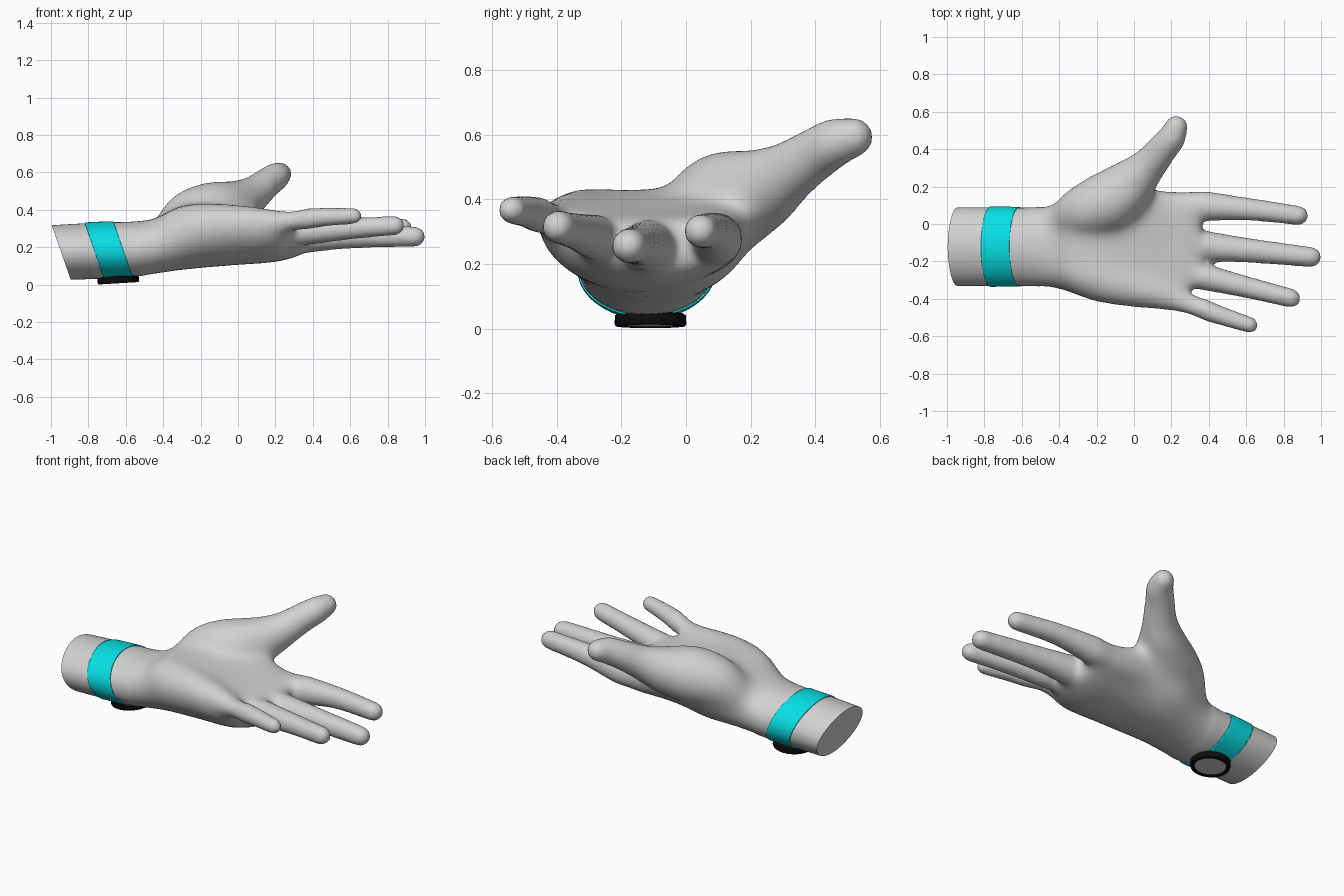
import bpy, bmesh, math
from mathutils import Vector

if "Cube" in bpy.data.objects:
    bpy.data.objects.remove(bpy.data.objects["Cube"])

def material(name, rgb):
    m = bpy.data.materials.new(name)
    m.diffuse_color = (*rgb, 1)
    m.use_nodes = True
    m.node_tree.nodes["Principled BSDF"].inputs["Base Color"].default_value = m.diffuse_color
    return m

SKIN = material("light grey", (0.64, 0.64, 0.64))
BAND = material("cyan", (0.002, 0.74, 0.78))
BLACK = material("black", (0.004, 0.004, 0.004))

def spline(pts, n=6):
    """Catmull-Rom interpolation of tuples of any length."""
    out = []
    for i in range(len(pts) - 1):
        a, b, c, d = (pts[max(0, min(len(pts) - 1, i + k))] for k in (-1, 0, 1, 2))
        for j in range(n):
            t = j / n
            out.append(tuple(0.5 * (2*q + (r-p)*t + (2*p-5*q+4*r-s)*t*t + (3*q-p-3*r+s)*t**3)
                             for p, q, r, s in zip(a, b, c, d)))
    return out + [pts[-1]]

def loft(bm, rings):
    """Skin a list of equal rings and cap both ends."""
    vs = [[bm.verts.new(p) for p in r] for r in rings]
    n = len(vs[0])
    faces = [bm.faces.new((a[i], a[(i+1) % n], b[(i+1) % n], b[i]))
             for a, b in zip(vs, vs[1:]) for i in range(n)]
    faces += [bm.faces.new(vs[0][::-1]), bm.faces.new(vs[-1])]
    bmesh.ops.recalc_face_normals(bm, faces=faces)

def circle(c, u, v, r, n=20):
    return [c + (u*math.cos(t) + v*math.sin(t)) * r
            for t in (2*math.pi*i/n for i in range(n))]

def finger(bm, pts):
    """Tapered tube along (x, y, z, radius) points with a round tip."""
    path = spline(pts)
    rings = []
    for i, p in enumerate(path):
        d = (Vector(path[min(i+1, len(path)-1)][:3]) - Vector(path[max(i-1, 0)][:3])).normalized()
        u = d.cross(Vector((0, 0, 1))).normalized()
        v = u.cross(d)
        rings.append(circle(Vector(p[:3]), u, v, p[3] + 0.006))
    for k in range(1, 6):
        a = k * math.pi / 11
        r = path[-1][3] + 0.006
        rings.append(circle(Vector(path[-1][:3]) + d*r*math.sin(a), u, v, r*math.cos(a)))
    loft(bm, rings)

def make(name, bm, mat, angle=40):
    me = bpy.data.meshes.new(name)
    bm.to_mesh(me)
    bm.free()
    me.materials.append(mat)
    ob = bpy.data.objects.new(name, me)
    bpy.context.collection.objects.link(ob)
    bpy.ops.object.select_all(action='DESELECT')
    ob.select_set(True)
    bpy.context.view_layer.objects.active = ob
    bpy.ops.object.shade_smooth_by_angle(angle=math.radians(angle))
    return ob

def slice_off(bm, x, direction, fill=False):
    """Cut along a plane slanted like the wrist end; x is its position at z = 0.18."""
    cut = bmesh.ops.bisect_plane(bm, geom=bm.verts[:] + bm.edges[:] + bm.faces[:],
                                 plane_co=(x, 0, 0.18), plane_no=Vector((1, 0, 0.35)) * direction,
                                 clear_outer=True)
    if fill:
        edges = [e for e in cut['geom_cut'] if isinstance(e, bmesh.types.BMEdge)]
        bmesh.ops.triangle_fill(bm, edges=edges, use_beauty=True)

# Forearm and palm sections: x, y min, y max, z bottom, z top, cupping, roundness power
bm = bmesh.new()
sections = [(-1.2, -.333, .09, .02, .305, 0, 1.08), (-1.0, -.333, .09, .023, .318, 0, 1.08),
            (-.75, -.333, .09, .03, .332, 0, 1.04),
            (-.55, -.333, .09, .042, .338, 0, .98), (-.43, -.345, .105, .058, .358, .01, .92),
            (-.33, -.375, .155, .073, .415, .03, .88),
            (-.2, -.42, .21, .087, .432, .05, .88), (0, -.448, .19, .103, .405, .07, .88),
            (.2, -.448, .18, .118, .365, .06, .88), (.31, -.34, .165, .145, .35, .03, .88),
            (.36, -.30, .145, .185, .325, .02, .88)]
rings = []
for x, y0, y1, zb, zt, cup, power in spline(sections):
    ring = []
    for i in range(40):
        t = 2 * math.pi * i / 40
        c, s = (math.copysign(abs(f)**power, f) for f in (math.cos(t), math.sin(t)))
        ring.append(((x, (y0+y1)/2 + (y1-y0)/2*c, (zb+zt)/2 + (zt-zb)/2*s + cup*c*c)))
    rings.append(ring)
loft(bm, rings)

# Index, middle, ring, little finger with palm edge, thumb with its mound
for pts in (
    [(.02, .07, .26, .08), (.3, .095, .272, .08), (.6, .08, .30, .056), (.88, .045, .302, .047)],
    [(.0, -.1, .24, .10), (.2, -.11, .24, .10), (.36, -.118, .253, .08),
     (.6, -.14, .259, .061), (.947, -.177, .256, .049)],
    [(.0, -.22, .26, .09), (.33, -.275, .28, .068), (.6, -.337, .30, .053), (.84, -.397, .315, .046)],
    [(-.42, -.20, .20, .09), (-.3, -.24, .295, .118), (-.12, -.31, .317, .115), (.08, -.36, .325, .093),
     (.25, -.412, .337, .06), (.45, -.485, .36, .046), (.62, -.54, .367, .038)],
    [(-.40, .01, .24, .09), (-.27, .07, .355, .14), (-.13, .125, .39, .16), (0, .23, .435, .125),
     (.085, .32, .487, .09), (.15, .40, .54, .076), (.20, .46, .575, .07), (.225, .517, .592, .057)],
):
    finger(bm, pts)

# Fuse everything into one smooth skin
hand = make("hand", bm, SKIN)
rm = hand.modifiers.new("fuse", 'REMESH')
rm.mode = 'VOXEL'
rm.voxel_size = 0.014
sm = hand.modifiers.new("soften", 'SMOOTH')
sm.factor = 0.5
sm.iterations = 12
fused = bpy.data.meshes.new_from_object(hand.evaluated_get(bpy.context.evaluated_depsgraph_get()))
bpy.data.objects.remove(hand)

# Extra softening of the palm, where the tubes blend together
bm = bmesh.new()
bm.from_mesh(fused)
for k in range(45):
    palm = [v for v in bm.verts if -.5 < v.co.x < .38 - .002*k and v.co.y < .30 - .002*k]
    bmesh.ops.smooth_vert(bm, verts=palm, factor=0.5,
                          use_axis_x=True, use_axis_y=True, use_axis_z=True)
bm.to_mesh(fused)

# Hand with slanted flat wrist end
slice_off(bm, -.948, -1, fill=True)
make("hand", bm, SKIN)

# Watch strap following the wrist surface
bm = bmesh.new()
bm.from_mesh(fused)
slice_off(bm, -.767, -1)
slice_off(bm, -.612, 1)
strap = make("watch_strap", bm, BAND)
so = strap.modifiers.new("thickness", 'SOLIDIFY')
so.thickness = 0.005
so.offset = 1

# Watch case under the wrist, with a recessed face
X, Y = Vector((1, 0, 0)), Vector((0, 1, 0))
case = [(.100, .020), (.110, .014), (.111, -.012), (.108, -.019), (.090, -.020), (.086, -.012)]
bm = bmesh.new()
loft(bm, [circle(Vector((0, 0, z)), X, Y, r, 40) for r, z in case])
watch = make("watch_case", bm, BLACK)
bm = bmesh.new()
loft(bm, [circle(Vector((0, 0, z)), X, Y, .087, 40) for z in (-.010, -.015)])
face = make("watch_face", bm, SKIN)
for ob in (watch, face):
    ob.location = (-.64, -.11, .027)
    ob.rotation_euler = (0, -.06, 0)
